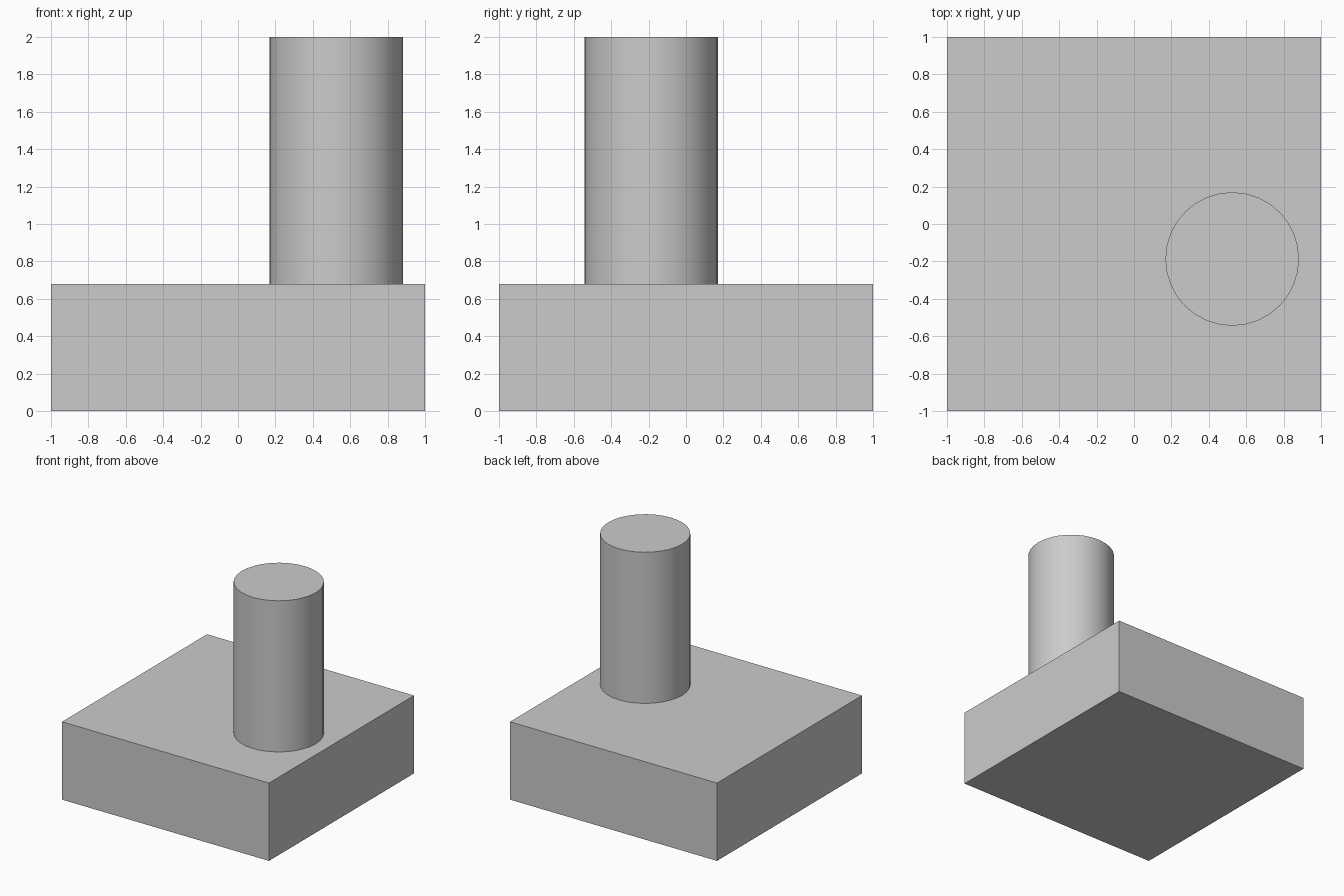
import bpy
import math

default = bpy.data.objects.get("Cube")
if default:
    bpy.data.objects.remove(default, do_unlink=True)

BASE_HEIGHT = 0.68
TOTAL_HEIGHT = 2.0

# Plain grey for every part
grey = bpy.data.materials.new("plain_grey")
grey.use_nodes = True
colour = (0.6, 0.6, 0.6, 1.0)
grey.diffuse_color = colour
grey.node_tree.nodes["Principled BSDF"].inputs["Base Color"].default_value = colour


def finish(name):
    obj = bpy.context.object
    obj.name = obj.data.name = name
    obj.data.materials.append(grey)
    return obj


# Square base slab
bpy.ops.mesh.primitive_cube_add(size=1, location=(0, 0, BASE_HEIGHT / 2))
base = finish("base_block")
base.scale = (2, 2, BASE_HEIGHT)
bpy.ops.object.transform_apply(location=False, rotation=False, scale=True)

# Off-centre round post standing on the slab
post_height = TOTAL_HEIGHT - BASE_HEIGHT
bpy.ops.mesh.primitive_cylinder_add(
    vertices=32, radius=0.357, depth=post_height,
    location=(0.525, -0.187, BASE_HEIGHT + post_height / 2))
finish("round_post")
bpy.ops.object.shade_smooth_by_angle(angle=math.radians(30))
